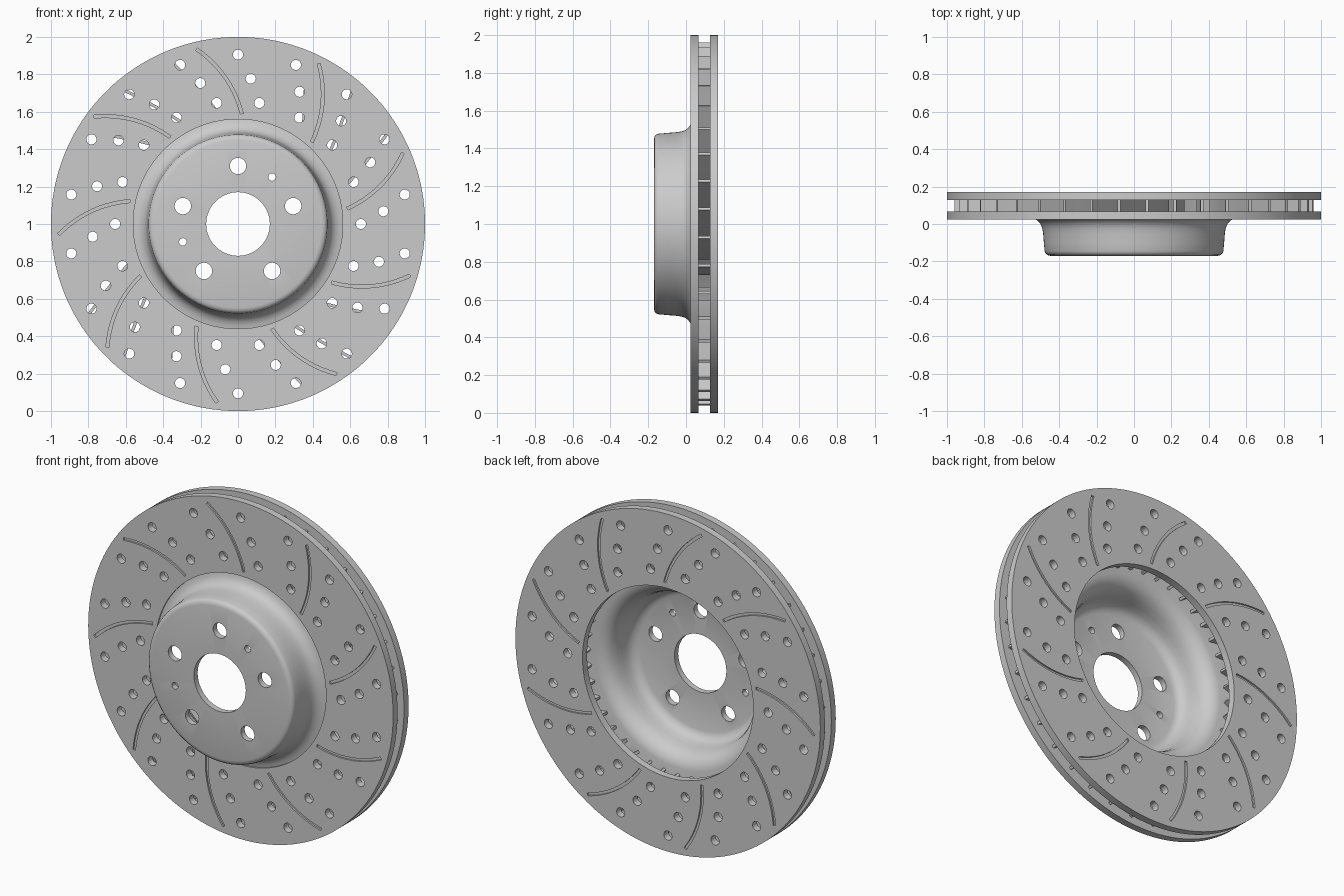
import bpy, bmesh
from math import sin, cos, radians, pi
from mathutils import Vector

if "Cube" in bpy.data.objects:
    bpy.data.objects.remove(bpy.data.objects["Cube"])

CZ = 1.0  # height of the disc axis


def polar(r, deg, y):
    a = radians(deg)
    return Vector((r * cos(a), y, CZ + r * sin(a)))


def finish(bm, name):
    bmesh.ops.recalc_face_normals(bm, faces=bm.faces[:])
    me = bpy.data.meshes.new(name)
    bm.to_mesh(me)
    bm.free()
    ob = bpy.data.objects.new(name, me)
    bpy.context.collection.objects.link(ob)
    return ob


def lathe(name, profile, n=180):
    """Revolve a closed (radius, y) profile about the disc axis."""
    bm = bmesh.new()
    rings = [[bm.verts.new(polar(r, 360 * i / n, y)) for r, y in profile] for i in range(n)]
    m = len(profile)
    for i in range(n):
        a, b = rings[i], rings[(i + 1) % n]
        for j in range(m):
            k = (j + 1) % m
            bm.faces.new((a[j], a[k], b[k], b[j]))
    return finish(bm, name)


def add_prism(bm, outline, y0, y1):
    """Extrude an outline of (x, z) points between two y values."""
    lo = [bm.verts.new((x, y0, z)) for x, z in outline]
    hi = [bm.verts.new((x, y1, z)) for x, z in outline]
    n = len(outline)
    bm.faces.new(lo)
    bm.faces.new(hi[::-1])
    for i in range(n):
        k = (i + 1) % n
        bm.faces.new((lo[i], lo[k], hi[k], hi[i]))


def add_hole(bm, r, deg, rad, y0, y1, n=24):
    c = polar(r, deg, 0)
    add_prism(bm, [(c.x + rad * cos(2 * pi * i / n), c.z + rad * sin(2 * pi * i / n))
                   for i in range(n)], y0, y1)


def add_strip(bm, ctrl, turn, width, y0, y1, n=12):
    """Curved bar: quadratic through three (radius, angle) points, turned about the axis."""
    (r0, a0), (r1, a1), (r2, a2) = ctrl
    pts = []
    for i in range(n + 1):
        r = r0 + (r2 - r0) * i / n
        a = (a0 * (r - r1) * (r - r2) / ((r0 - r1) * (r0 - r2))
             + a1 * (r - r0) * (r - r2) / ((r1 - r0) * (r1 - r2))
             + a2 * (r - r0) * (r - r1) / ((r2 - r0) * (r2 - r1)))
        pts.append(polar(r, a + turn, 0))
    left, right = [], []
    for i, p in enumerate(pts):
        t = (pts[min(i + 1, n)] - pts[max(i - 1, 0)]).normalized() * width / 2
        left.append((p.x - t.z, p.z + t.x))
        right.append((p.x + t.z, p.z - t.x))
    add_prism(bm, left + right[::-1], y0, y1)


# front plate and hat in one revolved section
front = lathe("front_plate_and_hat", [
    (.17, -.17), (.448, -.17), (.464, -.166), (.474, -.157), (.478, -.145), (.482, -.1),
    (.486, -.05), (.490, -.025), (.497, -.004), (.508, .011), (.522, .022), (.54, .030),
    (.56, .034), (.56, .025), (1, .025), (1, .067), (.545, .067), (.52, .060), (.493, .045),
    (.472, .02), (.459, -.015), (.452, -.05), (.446, -.085), (.436, -.108), (.42, -.125),
    (.395, -.135), (.17, -.135)])

# rear friction ring
rear = lathe("rear_plate", [(.56, .127), (1, .127), (1, .17), (.56, .17)])

# cutter: drilled holes, curved slots, bolt holes and locating holes
bm = bmesh.new()
for k in range(18):
    for r, off in ((.657, 0), (.78, 5), (.905, 10)):
        add_hole(bm, r, off + 20 * k, .027, 0, .2)
for k in range(9):
    slot = ((.59, 88), (.78, 94.7), (.96, 103.3))
    add_strip(bm, slot, 40 * k, .016, .01, .035)
    add_strip(bm, slot, 40 * k, .016, .16, .19)
for k in range(5):
    add_hole(bm, .31, 90 + 72 * k, .044, -.25, -.08, 32)
for deg in (54, 198):
    add_hole(bm, .31, deg, .02, -.25, -.08)
cutter = finish(bm, "hole_cutter")
cutter.hide_render = True

for ob in (front, rear):
    mod = ob.modifiers.new("holes", 'BOOLEAN')
    mod.operation = 'DIFFERENCE'
    mod.solver = 'EXACT'
    mod.object = cutter
    bpy.context.view_layer.objects.active = ob
    bpy.ops.object.modifier_apply(modifier=mod.name)
bpy.data.objects.remove(cutter)

# curved cooling vanes between the plates
bm = bmesh.new()
for k in range(40):
    add_strip(bm, ((.58, 36), (.78, 44.6), (.96, 49.8)), 9 * k, .016, .066, .128)
vanes = finish(bm, "cooling_vanes")

# smooth shading with sharp edges
bpy.ops.object.select_all(action='DESELECT')
for ob in (front, rear, vanes):
    ob.select_set(True)
bpy.context.view_layer.objects.active = front
bpy.ops.object.shade_smooth_by_angle(angle=radians(30))
